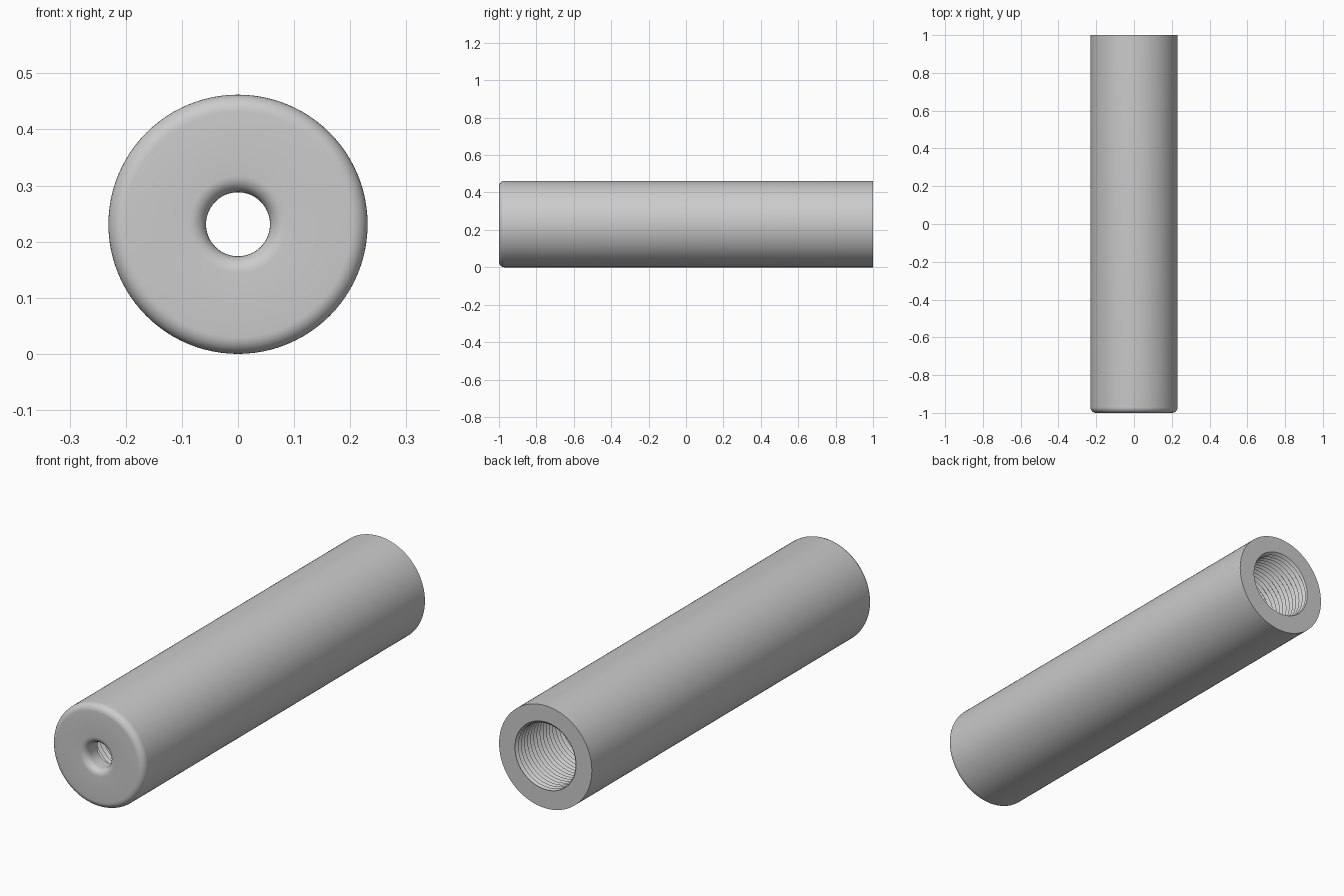
import bpy
import bmesh
from math import sin, cos, pi, floor, ceil, radians

cube = bpy.data.objects.get("Cube")
if cube:
    bpy.data.objects.remove(cube, do_unlink=True)

SEGMENTS = 96
OUTER = 0.231            # outside radius of the tube
HOLE = 0.057             # radius of the small front hole
FILLET = 0.03            # rounding of the front edges
CREST, ROOT = 0.146, 0.158
PITCH = 0.022
FRONT, BACK = -1.0, 1.0
WALL = FRONT + 0.08      # inside of the front wall
STEPS = 8


def fillet(centre_r, start, end):
    """Quarter-round (radius, y) points beside the front face."""
    for i in range(STEPS + 1):
        a = start + (end - start) * i / STEPS
        yield centre_r + FILLET * cos(a), FRONT + FILLET + FILLET * sin(a)


def thread_radius(y, turn):
    """V-shaped thread that advances one pitch per turn."""
    phase = (y - WALL) / PITCH - turn
    return CREST + (ROOT - CREST) * abs(2 * (phase - floor(phase)) - 1)


def profile(turn):
    """Closed section of the tube at one angle, as (radius, y) points."""
    points = list(fillet(HOLE + FILLET, pi, 1.5 * pi))
    points += fillet(OUTER - FILLET, 1.5 * pi, 2 * pi)
    points.append((OUTER, BACK))
    rows = 2 * ceil((BACK - WALL) / PITCH)
    for k in range(rows + 2, -4, -1):
        y = WALL + (k / 2 + turn) * PITCH
        y = min(max(y, WALL), BACK)
        points.append((thread_radius(y, turn), y))
    points.append((HOLE, WALL))
    return points


# Threaded tube: sections swept round the y axis
bm = bmesh.new()
columns = []
for j in range(SEGMENTS + 1):
    turn = j / SEGMENTS
    a = 2 * pi * turn
    columns.append([bm.verts.new((r * cos(a), y, OUTER + r * sin(a)))
                    for r, y in profile(turn)])
for left, right in zip(columns, columns[1:]):
    for i in range(len(left)):
        n = (i + 1) % len(left)
        bm.faces.new((left[i], left[n], right[n], right[i]))
bmesh.ops.remove_doubles(bm, verts=bm.verts, dist=0.00002)
bmesh.ops.recalc_face_normals(bm, faces=bm.faces)

mesh = bpy.data.meshes.new("threaded_tube")
bm.to_mesh(mesh)
bm.free()
tube = bpy.data.objects.new("threaded_tube", mesh)
bpy.context.collection.objects.link(tube)

# Plain grey material
grey = bpy.data.materials.new("light_grey")
grey.use_nodes = True
colour = (0.6, 0.6, 0.6, 1)
grey.diffuse_color = colour
grey.node_tree.nodes["Principled BSDF"].inputs["Base Color"].default_value = colour
mesh.materials.append(grey)

# Smooth round surfaces, sharp rims and thread crests
bpy.ops.object.select_all(action="DESELECT")
tube.select_set(True)
bpy.context.view_layer.objects.active = tube
bpy.ops.object.shade_smooth_by_angle(angle=radians(30))
